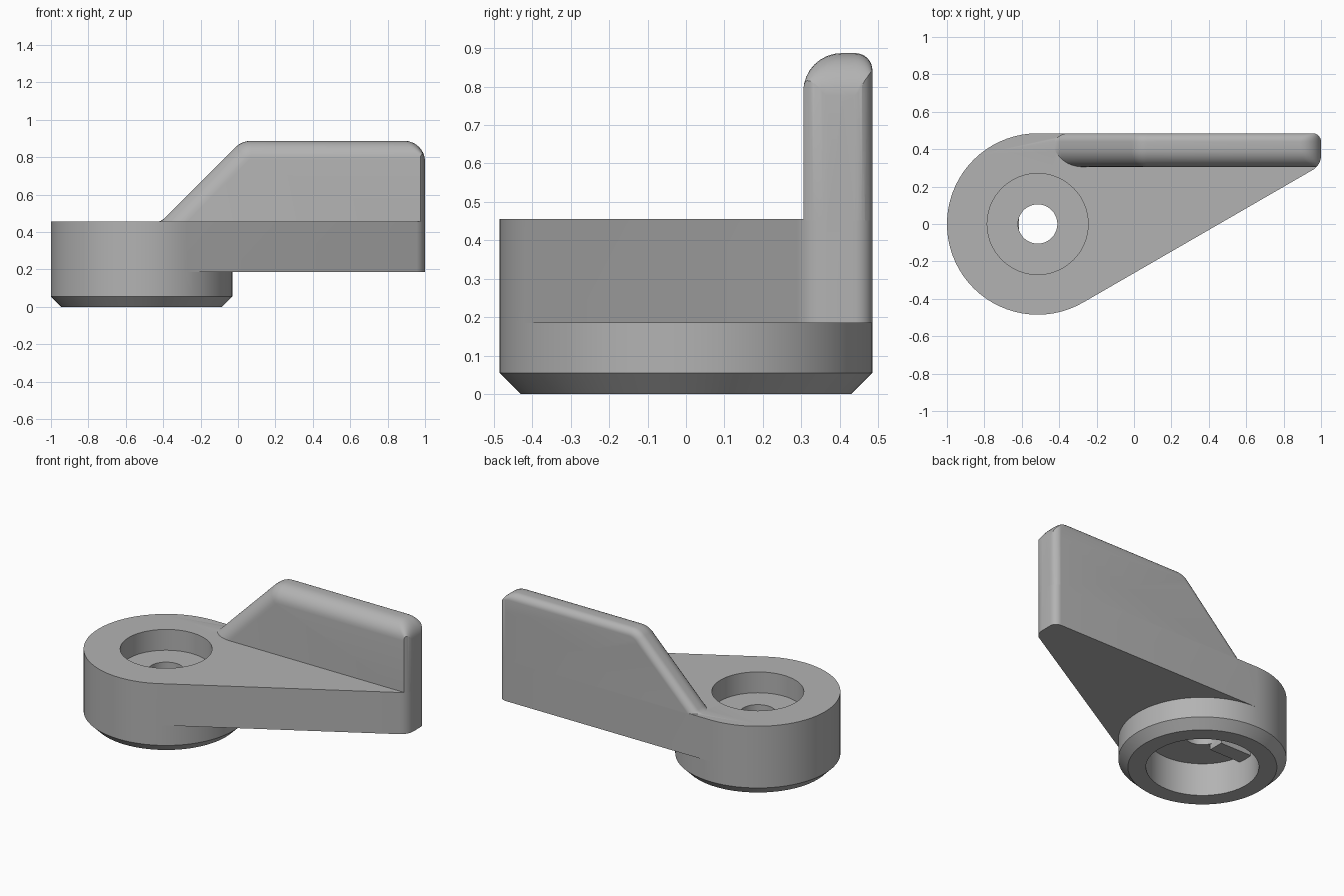
import bpy, bmesh
from math import sin, cos, tan, pi, radians
from mathutils import Vector

if "Cube" in bpy.data.objects:
    bpy.data.objects.remove(bpy.data.objects["Cube"], do_unlink=True)

HUB_X, HUB_R = -0.515, 0.485
ARM_LOW, ARM_TOP, BLADE_TOP = 0.185, 0.455, 0.887

grey = bpy.data.materials.new("plain grey")
grey.use_nodes = True
grey.diffuse_color = (0.45, 0.45, 0.45, 1)
grey.node_tree.nodes["Principled BSDF"].inputs["Base Color"].default_value = grey.diffuse_color


def loft(name, rings):
    """Closed solid bridging rings that share one point count."""
    bm = bmesh.new()
    loops = [[bm.verts.new(p) for p in ring] for ring in rings]
    n = len(loops[0])
    for a, b in zip(loops, loops[1:]):
        for i in range(n):
            j = (i + 1) % n
            bm.faces.new((a[i], a[j], b[j], b[i]))
    bm.faces.new(loops[0][::-1])
    bm.faces.new(loops[-1])
    bmesh.ops.recalc_face_normals(bm, faces=bm.faces)
    mesh = bpy.data.meshes.new(name)
    bm.to_mesh(mesh)
    bm.free()
    mesh.materials.append(grey)
    obj = bpy.data.objects.new(name, mesh)
    bpy.context.collection.objects.link(obj)
    return obj


def turned(name, steps):
    """Stack of circles (radius, height) about the hub axis."""
    angles = [radians(5 * i) for i in range(72)]
    return loft(name, [[(HUB_X + r * cos(a), r * sin(a), z) for a in angles]
                       for r, z in steps])


def combine(target, tool, operation):
    mod = target.modifiers.new(operation, 'BOOLEAN')
    mod.operation, mod.object, mod.solver = operation, tool, 'EXACT'
    bpy.context.view_layer.update()
    graph = bpy.context.evaluated_depsgraph_get()
    mesh = bpy.data.meshes.new_from_object(target.evaluated_get(graph))
    target.modifiers.clear()
    target.data = mesh
    bpy.data.objects.remove(tool, do_unlink=True)


def fillet(before, corner, after, radius, steps=8):
    """Arc rounding a corner of a 2D path."""
    before, corner, after = Vector(before), Vector(corner), Vector(after)
    u, v = (before - corner).normalized(), (after - corner).normalized()
    half = u.angle(v) / 2
    centre = corner + (u + v).normalized() * radius / sin(half)
    p = corner + u * radius / tan(half) - centre
    q = corner + v * radius / tan(half) - centre
    sweep = pi - 2 * half
    return [centre + (p * sin(sweep * (1 - t)) + q * sin(sweep * t)) / sin(sweep)
            for t in (i / steps for i in range(steps + 1))]


# Teardrop outline: round hub, straight back edge, slanted front edge
outline = [Vector((HUB_X + HUB_R * cos(radians(a)), HUB_R * sin(radians(a))))
           for a in range(90, 301, 5)]
back, slant = outline[0], outline[-1]
tip_front = (1, slant.y + (1 - slant.x) * tan(radians(30)))
tip_back = (1, HUB_R)
outline += fillet(slant, tip_front, tip_back, 0.09)
outline += fillet(tip_front, tip_back, back, 0.045)


def prism(name, low, high):
    return loft(name, [[(p.x, p.y, z) for p in outline] for z in (low, high)])


# Body: arm with chamfered hub beneath
body = prism("lever_body", ARM_LOW, ARM_TOP)
hub = turned("hub", [(0.43, 0), (HUB_R, 0.055), (HUB_R, ARM_LOW), (0.4, ARM_LOW), (0.4, 0.3)])
combine(body, hub, 'UNION')

# Screw recess, through hole and underside socket
for r, low, high in ((0.27, 0.32, 0.6), (0.105, 0.1, 0.5), (0.326, -0.1, 0.21)):
    combine(body, turned("cutter", [(r, low), (r, high)]), 'DIFFERENCE')

# Stop rib on the socket ceiling
rib = loft("stop_rib", [[(HUB_X + x, y, z) for x, y in
                         ((-0.36, -0.05), (-0.1, -0.05), (-0.1, 0.05), (-0.36, 0.05))]
                        for z in (0.175, 0.25)])
combine(body, rib, 'UNION')


# Grip blade: sloped profile, shrunk toward each side to round its upper edges
def blade_ring(y, d):
    top, flat = BLADE_TOP - d, ARM_TOP - 0.002 - d
    shift = 0.867 - d * 2 ** 0.5          # slope line: z = x + shift
    start, foot = (-0.5, flat), (flat - shift, flat)
    peak, end, bottom = (top - shift, top), (1, top), (1, 0.3)
    path = [Vector(start)] + fillet(start, foot, peak, 0.07 + d)
    path += fillet(foot, peak, end, 0.12 - d) + fillet(peak, end, bottom, 0.11 - d)
    path += [Vector(bottom), Vector((-0.5, 0.3))]
    return [(p.x, y, p.y) for p in path]


def rounding(side, inward, radius):
    return [(side + inward * radius * (1 - cos(a)), radius * (1 - sin(a)))
            for a in (i * pi / 16 for i in range(9))]


sections = rounding(0.305, 1, 0.1) + rounding(HUB_R, -1, 0.045)[::-1]
blade = loft("grip_blade", [blade_ring(y, d) for y, d in sections])
combine(blade, prism("clip", ARM_TOP - 0.005, 1), 'INTERSECT')
combine(body, blade, 'UNION')

# Smooth the curves, keep the edges crisp
bpy.ops.object.select_all(action='DESELECT')
body.select_set(True)
bpy.context.view_layer.objects.active = body
bpy.ops.object.shade_smooth_by_angle(angle=radians(30))
